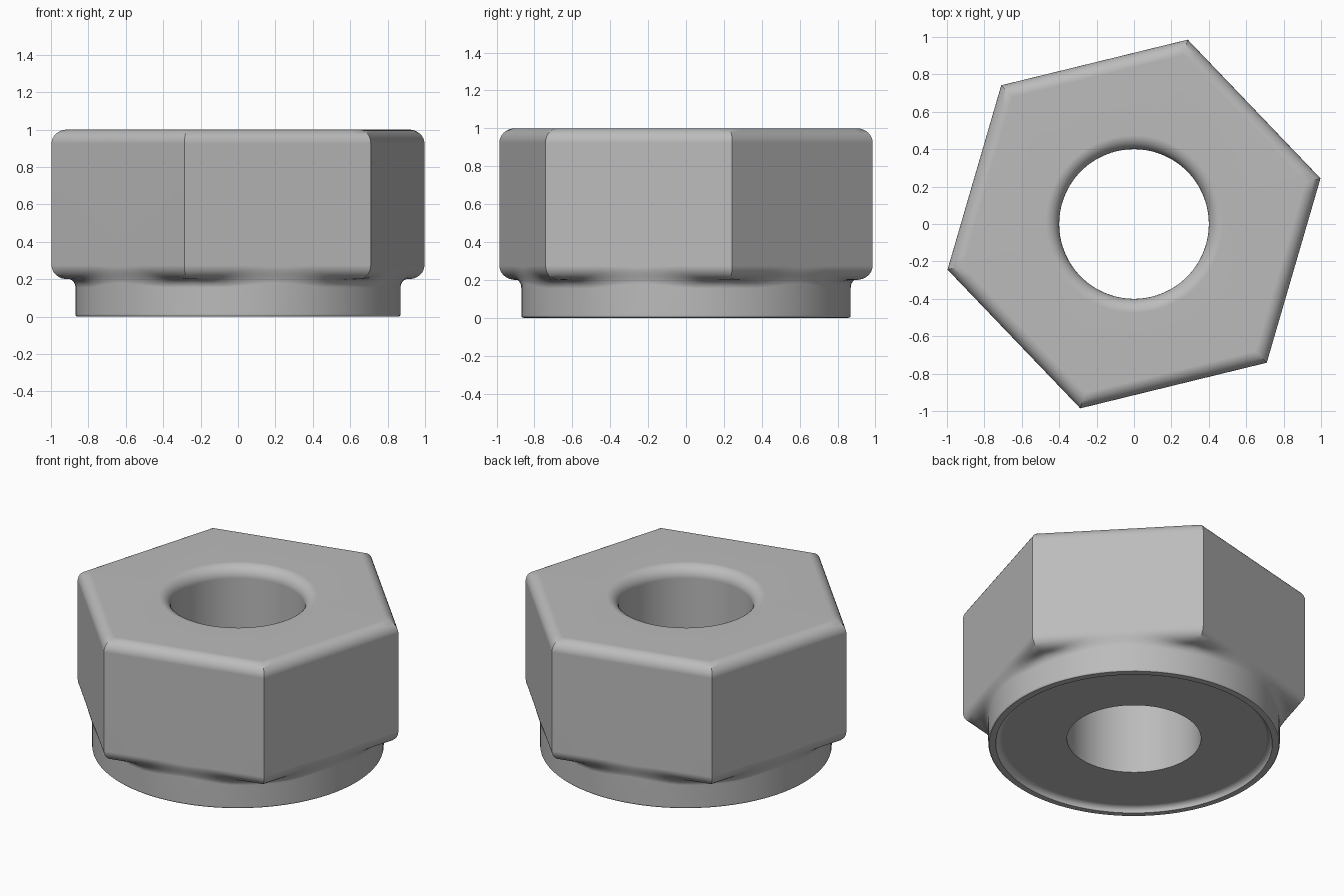
import bpy, bmesh
from math import sin, cos, pi, sqrt, radians

cube = bpy.data.objects.get("Cube")
if cube:
    bpy.data.objects.remove(cube, do_unlink=True)

STEPS = 96                      # around the axis, a multiple of six
APOTHEM = 0.889                 # centre to hex flat
TURN = radians(13.75)           # direction of the first hex corner
COLLAR, BORE = 0.87, 0.4        # radii
HEX_BOTTOM, TOP = 0.2, 1.0
ROUND, FILLET = 0.075, 0.045


def arc(r, z, radius, start, end, count):
    """Points along a circular arc, angles in degrees."""
    angles = [radians(start + (end - start) * i / count) for i in range(count + 1)]
    return [(r + radius * cos(a), z + radius * sin(a)) for a in angles]


def underside(r, c):
    """Height of the hex underside: rounded at the flats, filleted to the collar."""
    inset = max(0, ROUND - (APOTHEM - r * c))
    fill = max(0, FILLET - (r - COLLAR))
    rise = ROUND - sqrt(max(0, ROUND ** 2 - inset ** 2))
    drop = FILLET - sqrt(max(0, FILLET ** 2 - fill ** 2))
    return HEX_BOTTOM + rise - drop


def section(angle):
    """Closed radial section of the nut in one direction."""
    c = cos(angle % (pi / 3) - pi / 6)
    edge = APOTHEM / c
    # bore, recessed insert face and rounded rim
    pts = [(BORE, 0.035), (0.79, 0.035)]
    pts += arc(0.79, 0.0, 0.035, 80, 0, 4)
    pts += arc(COLLAR - 0.012, 0.012, 0.012, -90, 0, 3)
    # collar blending into the hex underside
    for i in range(13):
        r = COLLAR + (edge - COLLAR) * (1 - cos(pi * i / 12)) / 2
        pts.append((r, underside(r, c)))
    # rounded top edge, following the flats
    for i in range(9):
        a = pi / 2 * i / 8
        pts.append(((APOTHEM - ROUND * (1 - cos(a))) / c, TOP - ROUND * (1 - sin(a))))
    # rounded mouth of the bore
    pts += arc(BORE + ROUND, TOP - ROUND, ROUND, 90, 180, 8)
    return pts


# nut: radial sections joined around the axis
bm = bmesh.new()
rings = []
for i in range(STEPS):
    angle = 2 * pi * i / STEPS
    rings.append([bm.verts.new((r * cos(angle + TURN), r * sin(angle + TURN), z))
                  for r, z in section(angle)])
for i in range(STEPS):
    a, b = rings[i], rings[(i + 1) % STEPS]
    for j in range(len(a)):
        k = (j + 1) % len(a)
        bm.faces.new((a[j], b[j], b[k], a[k]))
bmesh.ops.recalc_face_normals(bm, faces=bm.faces)
mesh = bpy.data.meshes.new("lock_nut")
bm.to_mesh(mesh)
bm.free()
nut = bpy.data.objects.new("lock_nut", mesh)
bpy.context.collection.objects.link(nut)

# grey metal
metal = bpy.data.materials.new("grey_metal")
metal.use_nodes = True
grey = (0.5, 0.5, 0.5, 1)
metal.diffuse_color = grey
metal.node_tree.nodes["Principled BSDF"].inputs["Base Color"].default_value = grey
mesh.materials.append(metal)

# smooth curves, sharp corners, clean flats
bpy.ops.object.select_all(action="DESELECT")
nut.select_set(True)
bpy.context.view_layer.objects.active = nut
bpy.ops.object.shade_smooth_by_angle(angle=radians(30))
weighted = nut.modifiers.new("even_flats", "WEIGHTED_NORMAL")
weighted.keep_sharp = True
